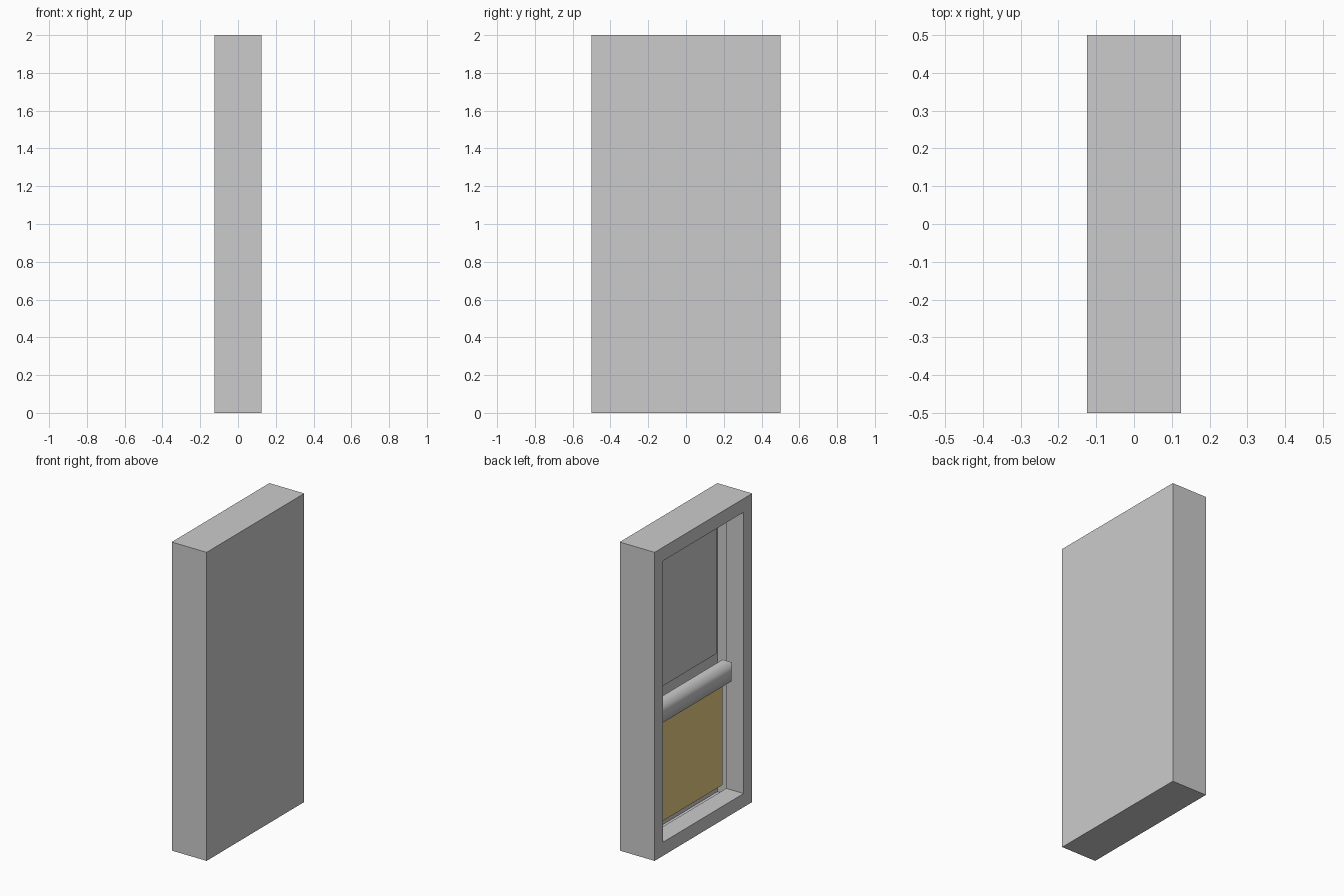
import bpy, bmesh
from mathutils import Vector

if "Cube" in bpy.data.objects:
    bpy.data.objects.remove(bpy.data.objects["Cube"])


def make_object(name, bm, color=None, smooth=False):
    mesh = bpy.data.meshes.new(name)
    for f in bm.faces:
        f.smooth = smooth
    bm.to_mesh(mesh)
    bm.free()
    obj = bpy.data.objects.new(name, mesh)
    bpy.context.collection.objects.link(obj)
    if color:
        mat = bpy.data.materials.new(name + "_material")
        mat.diffuse_color = (*color, 1)
        mat.use_nodes = True
        mat.node_tree.nodes["Principled BSDF"].inputs["Base Color"].default_value = mat.diffuse_color
        mesh.materials.append(mat)
    return obj


def back_quad(bm, y, z0, z1):
    """Flat panel on the recess floor (x = 0), facing -x."""
    pts = [(-y, z0), (-y, z1), (y, z1), (y, z0)]
    return bm.faces.new([bm.verts.new((0, a, b)) for a, b in pts])


T = 0.125          # frame border and recess depth
HALF = 0.5 - T     # half width of the opening

# Door body: a slab with a rectangular recess in its -x side
bm = bmesh.new()
bmesh.ops.create_cube(bm, size=1)
bmesh.ops.scale(bm, vec=(0.25, 1, 2), verts=bm.verts)
bmesh.ops.translate(bm, vec=(0, 0, 1), verts=bm.verts)
bm.normal_update()
face = min(bm.faces, key=lambda f: f.calc_center_median().x)
bmesh.ops.inset_region(bm, faces=[face], thickness=T)
floor = bmesh.ops.extrude_discrete_faces(bm, faces=[face])["faces"][0]
bmesh.ops.translate(bm, vec=(T, 0, 0), verts=floor.verts)
bmesh.ops.delete(bm, geom=[floor], context='FACES_ONLY')
make_object("door_frame", bm)

# Upper panel surround: a ring flush with the recess floor
bm = bmesh.new()
f = back_quad(bm, HALF, 0.9375, 1.875)
bmesh.ops.inset_region(bm, faces=[f], thickness=T / 2)
bmesh.ops.delete(bm, geom=[f], context='FACES_ONLY')
make_object("upper_panel_surround", bm)

# Grey window pane and yellow lower panel
bm = bmesh.new()
back_quad(bm, HALF - T / 2, 1.0, 1.8125)
make_object("window_pane", bm, (0.52, 0.52, 0.52))
bm = bmesh.new()
back_quad(bm, HALF, T, 0.8125)
make_object("lower_panel", bm, (0.8, 0.62, 0.23))

# Push bar: smooth-shaded rail running between the jambs
bm = bmesh.new()
profile = [(0, 0.8125), (-T / 2, 0.8125), (-T / 2, 0.9375), (0, 0.9375)]
rows = [[bm.verts.new((x, y, z)) for x, z in profile] for y in (-HALF, HALF)]
for i in range(3):
    bm.faces.new((rows[0][i], rows[1][i], rows[1][i + 1], rows[0][i + 1]))
bm.normal_update()
if max(f.normal.z for f in bm.faces if f.calc_center_median().z > 0.93) < 0:
    bmesh.ops.reverse_faces(bm, faces=bm.faces)
make_object("push_bar", bm, smooth=True)
